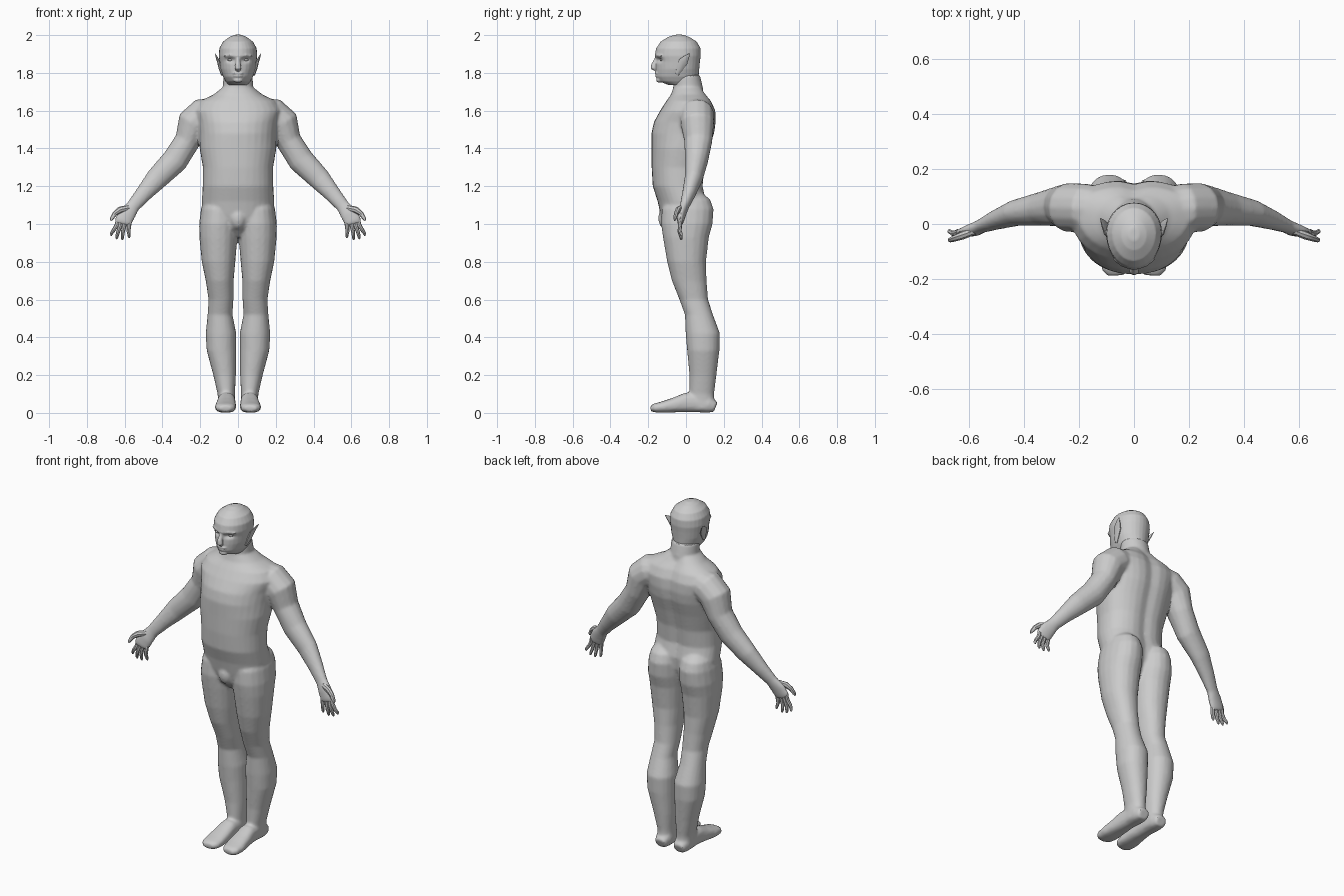
import bpy, bmesh, math
from mathutils import Vector, Matrix


def skin(bm, rings):
    """Bridge equal point rings into a closed tube with capped ends."""
    vs = [[bm.verts.new(p) for p in r] for r in rings]
    n = len(vs[0])
    fs = [bm.faces.new(vs[0]), bm.faces.new(vs[-1][::-1])]
    for a, b in zip(vs, vs[1:]):
        for i in range(n):
            j = (i + 1) % n
            fs.append(bm.faces.new((a[i], b[i], b[j], a[j])))
    bmesh.ops.recalc_face_normals(bm, faces=fs)


def stack(bm, rows, n=24, cx=None, groove=0.0, e=1.0, s=1):
    """Loft of level rings. Row: z, centre x, half width, front y, widest y, back y."""
    rings = []
    for z, c, rx, yf, ym, yb in rows:
        r = []
        for i in range(n):
            a = 2 * math.pi * i / n
            ca, sa = math.cos(a), math.sin(a)
            x = math.copysign(abs(ca) ** e, ca) * rx
            h = abs(sa) ** e
            y = ym + (yb - ym) * h if sa > 0 else ym - (ym - yf) * h
            if sa > 0:
                y -= groove * math.exp(-(x / 0.04) ** 2)
            r.append(Vector((s * (c + x), y, z)))
        rings.append(r)
    skin(bm, rings)


def tube(bm, rows, ref, n=14, s=1, e=1.0):
    """Loft along a path. Row: x, y, z, radius across, radius along ref."""
    P = [Vector(r[:3]) for r in rows]
    rings = []
    for k, r in enumerate(rows):
        t = (P[min(k + 1, len(P) - 1)] - P[max(k - 1, 0)]).normalized()
        u = t.cross(Vector(ref)).normalized()
        v = u.cross(t)
        ring = []
        for i in range(n):
            a = 2 * math.pi * i / n
            ca, sa = math.cos(a), math.sin(a)
            p = P[k] + u * (math.copysign(abs(ca) ** e, ca) * r[3]) \
                     + v * (math.copysign(abs(sa) ** e, sa) * r[4])
            ring.append(Vector((s * p.x, p.y, p.z)))
        rings.append(ring)
    skin(bm, rings)


def ball(bm, c, r):
    bmesh.ops.create_uvsphere(bm, u_segments=16, v_segments=10, radius=1,
                              matrix=Matrix.Translation(c) @ Matrix.Diagonal((*r, 1)))


def finish(bm, name, voxel=None, smooth=0, angle=30):
    me = bpy.data.meshes.new(name)
    bm.to_mesh(me)
    bm.free()
    ob = bpy.data.objects.new(name, me)
    bpy.context.collection.objects.link(ob)
    bpy.ops.object.select_all(action='DESELECT')
    bpy.context.view_layer.objects.active = ob
    ob.select_set(True)
    if voxel:
        m = ob.modifiers.new("blend", 'REMESH')
        m.mode, m.voxel_size = 'VOXEL', voxel
        m2 = ob.modifiers.new("soften", 'SMOOTH')
        m2.factor, m2.iterations = 0.5, smooth
        for k in ("blend", "soften"):
            bpy.ops.object.modifier_apply(modifier=k)
    bpy.ops.object.shade_smooth_by_angle(angle=math.radians(angle))
    return ob


Y, Z = (0, 1, 0), (0, 0, 1)

# Body: torso, arms, palms, legs and feet blended together
bm = bmesh.new()
stack(bm, [(0.93, 0, .02, -.07, 0, .05), (0.98, 0, .10, -.12, 0, .08),
           (1.05, 0, .185, -.135, 0, .105), (1.12, 0, .192, -.15, 0, .112),
           (1.2, 0, .187, -.176, -.03, .095), (1.3, 0, .186, -.182, -.03, .105),
           (1.4, 0, .203, -.182, -.01, .13), (1.48, 0, .207, -.183, .02, .155),
           (1.54, 0, .215, -.170, .04, .163), (1.6, 0, .235, -.137, .05, .160),
           (1.65, 0, .205, -.105, .05, .138), (1.685, 0, .13, -.08, .03, .112),
           (1.72, 0, .086, -.068, .01, .092)], n=32, groove=.016, e=.9)
# Neck
stack(bm, [(1.6, 0, .08, -.06, .02, .1), (1.72, 0, .08, -.068, .01, .09),
           (1.79, 0, .078, -.065, .0, .074)])
ball(bm, (0, -.105, 1.03), (.045, .042, .06))
for s in (1, -1):
    tube(bm, [(.12, .055, 1.6, .07, .08), (.18, .058, 1.58, .09, .09),
              (.235, .06, 1.535, .088, .09), (.268, .065, 1.44, .068, .075),
              (.335, .055, 1.335, .07, .062), (.43, .04, 1.24, .06, .048),
              (.50, .015, 1.16, .045, .036), (.555, -.008, 1.095, .036, .025),
              (.585, -.022, 1.055, .046, .023), (.608, -.03, 1.015, .047, .018),
              (.612, -.032, .998, .038, .013)], Y, s=s)
    # Legs with buttocks
    stack(bm, [(z, c, r, f, .5 * (f + b), b) for z, c, r, f, b in (
        (1.17, .1, .05, -.07, .08), (1.13, .1, .082, -.1, .128),
        (1.08, .1, .096, -.128, .146), (1.0, .103, .103, -.132, .141),
        (.93, .104, .101, -.122, .121), (.8, .103, .089, -.1, .106),
        (.7, .097, .074, -.075, .109), (.6, .09, .066, -.035, .117),
        (.52, .095, .066, -.006, .143), (.42, .09, .081, -.002, .180),
        (.33, .088, .078, .006, .177), (.2, .071, .06, .018, .161),
        (.1, .062, .046, .018, .149), (.02, .06, .044, .02, .151))],
        s=s, e=.93, n=20)
    # Feet
    tube(bm, [(.06, .157, .03, .034, .028), (.06, .12, .045, .046, .045),
              (.06, .05, .055, .046, .052), (.061, 0, .055, .048, .052),
              (.063, -.06, .042, .053, .04), (.066, -.12, .031, .057, .031),
              (.067, -.165, .026, .052, .024), (.065, -.187, .023, .032, .015)],
         Z, s=s, e=.8)
body = finish(bm, "body", voxel=.008, smooth=5)

# Fingers and thumbs
for s, side in ((1, "left"), (-1, "right")):
    bm = bmesh.new()
    for x0, x1, zt in ((.641, .671, .938), (.622, .642, .920),
                       (.602, .612, .916), (.577, .576, .926)):
        tube(bm, [(x0 - .005, -.028, 1.025, .011, .010),
                  (x0, -.032, .995, .012, .011),
                  ((x0 + x1) / 2 + .003, -.034, (zt + .995) / 2, .010, .010),
                  (x1, -.026, zt + .01, .008, .008), (x1, -.024, zt, .004, .004)],
             Y, n=8, s=s)
    tube(bm, [(.58, -.025, 1.085, .016, .014), (.625, -.042, 1.075, .017, .015),
              (.652, -.052, 1.055, .013, .012), (.668, -.058, 1.03, .010, .009),
              (.673, -.060, 1.018, .004, .004)], Y, n=8, s=s)
    finish(bm, side + "_fingers", angle=40)

# Head with brow, nose, lips and chin
bm = bmesh.new()
stack(bm, [(1.735, 0, .05, -.09, -.03, .04), (1.755, 0, .066, -.142, -.03, .06),
           (1.78, 0, .080, -.157, -.03, .067), (1.82, 0, .093, -.158, -.03, .07),
           (1.86, 0, .098, -.157, -.03, .074), (1.89, 0, .102, -.166, -.03, .078),
           (1.93, 0, .099, -.158, -.035, .077), (1.965, 0, .08, -.135, -.035, .058),
           (1.99, 0, .046, -.095, -.04, .018), (2.002, 0, .018, -.06, -.04, -.015)],
      n=28)
tube(bm, [(0, -.145, 1.895, .010, .012), (0, -.158, 1.87, .011, .012),
          (0, -.17, 1.84, .015, .016), (0, -.172, 1.826, .019, .015),
          (0, -.16, 1.815, .012, .008)], Y, n=10)
ball(bm, (0, -.152, 1.798), (.03, .014, .007))
ball(bm, (0, -.150, 1.784), (.025, .014, .008))
ball(bm, (0, -.140, 1.762), (.026, .018, .014))
for s in (1, -1):
    tube(bm, [(.008, -.158, 1.887, .006, .009), (.04, -.148, 1.894, .007, .010),
              (.072, -.125, 1.889, .005, .008)], Y, n=8, s=s)
head = finish(bm, "head", voxel=.005, smooth=3)
# Eye sockets
for v in head.data.vertices:
    if v.co.y < -.05:
        d = ((abs(v.co.x) - .04) / .022) ** 2 + ((v.co.z - 1.869) / .012) ** 2
        v.co.y += .016 * math.exp(-d)

# Eyes and pointed ears
for s, side in ((1, "left"), (-1, "right")):
    bm = bmesh.new()
    ball(bm, (s * .04, -.128, 1.869), (.016, .011, .007))
    finish(bm, side + "_eye")
    bm = bmesh.new()
    tube(bm, [(.084, -.048, 1.79, .006, .008), (.094, -.032, 1.825, .009, .020),
              (.103, -.015, 1.86, .008, .026), (.114, .005, 1.885, .005, .014),
              (.122, .02, 1.902, .001, .002)], Y, n=10, s=s)
    finish(bm, side + "_ear")
